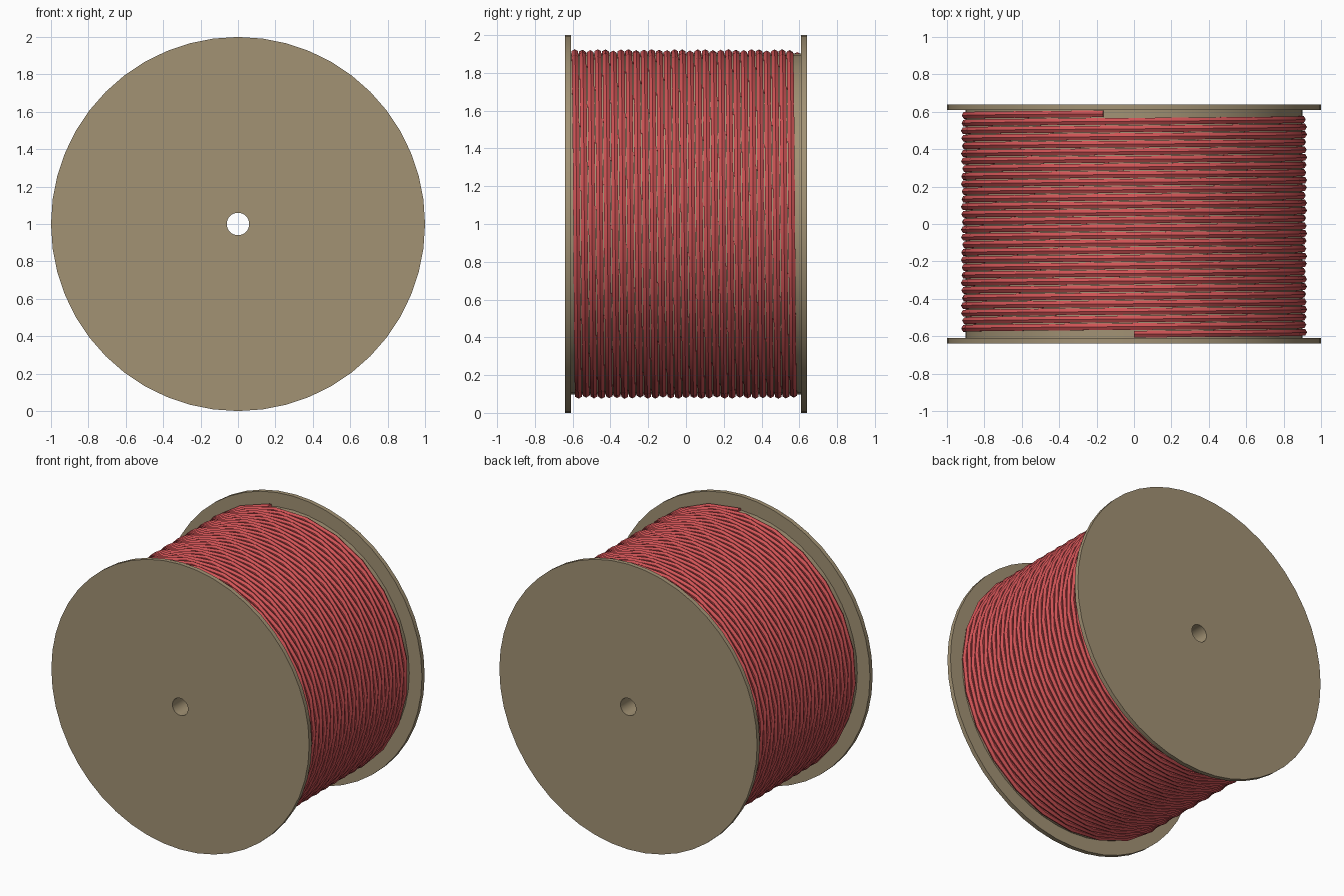
import bpy, bmesh, math

if "Cube" in bpy.data.objects:
    bpy.data.objects.remove(bpy.data.objects["Cube"])

TAU = math.tau
CZ = 1.0            # height of the spool axis


def material(name, rgb):
    m = bpy.data.materials.new(name)
    m.diffuse_color = (*rgb, 1.0)
    m.use_nodes = True
    m.node_tree.nodes["Principled BSDF"].inputs["Base Color"].default_value = m.diffuse_color
    return m


wood = material("tan board", (0.36, 0.287, 0.175))
red = material("red cable", (0.62, 0.085, 0.09))


def finish(bm, name, mat):
    bmesh.ops.recalc_face_normals(bm, faces=bm.faces)
    me = bpy.data.meshes.new(name)
    bm.to_mesh(me)
    bm.free()
    ob = bpy.data.objects.new(name, me)
    bpy.context.collection.objects.link(ob)
    me.materials.append(mat)
    bpy.ops.object.select_all(action='DESELECT')
    ob.select_set(True)
    bpy.context.view_layer.objects.active = ob
    bpy.ops.object.shade_smooth_by_angle(angle=math.radians(40))
    return ob


def lathe(name, profile, sides, mat):
    """Turn a closed (radius, y) profile around the spool axis."""
    bm = bmesh.new()
    rings = []
    for i in range(sides):
        a = TAU * i / sides
        rings.append([bm.verts.new((r * math.sin(a), y, CZ + r * math.cos(a)))
                      for r, y in profile])
    n = len(profile)
    for i in range(sides):
        p, q = rings[i], rings[(i + 1) % sides]
        for k in range(n):
            j = (k + 1) % n
            bm.faces.new((p[k], p[j], q[j], q[k]))
    return finish(bm, name, mat)


# Round end boards with a centre hole
for name, s in (("front_flange", -1), ("back_flange", 1)):
    lathe(name, [(0.06, s * 0.61), (1.0, s * 0.61),
                 (1.0, s * 0.64), (0.06, s * 0.64)], 48, wood)

# Hollow drum between the boards
lathe("drum", [(0.06, -0.61), (0.902, -0.61), (0.902, 0.61), (0.06, 0.61)],
      48, wood)

# Cable wound as one long helix
TURNS, STEPS, SIDES = 29, 24.3, 6
WIRE_R, COIL_R, HALF = 0.0205, 0.905, 0.589
bm = bmesh.new()
count = int(TURNS * STEPS)
previous = None
for i in range(count + 1):
    a = TAU * i / STEPS
    y = -HALF + 2 * HALF * i / count
    ring = []
    for k in range(SIDES):
        b = TAU * k / SIDES
        r = COIL_R + WIRE_R * math.cos(b)
        ring.append(bm.verts.new((r * math.sin(a), y + WIRE_R * math.sin(b),
                                  CZ + r * math.cos(a))))
    if previous:
        for k in range(SIDES):
            j = (k + 1) % SIDES
            bm.faces.new((previous[k], previous[j], ring[j], ring[k]))
    else:
        bm.faces.new(ring)
    previous = ring
bm.faces.new(previous)
cable = finish(bm, "cable", red)
for p in cable.data.polygons:
    p.use_smooth = True
